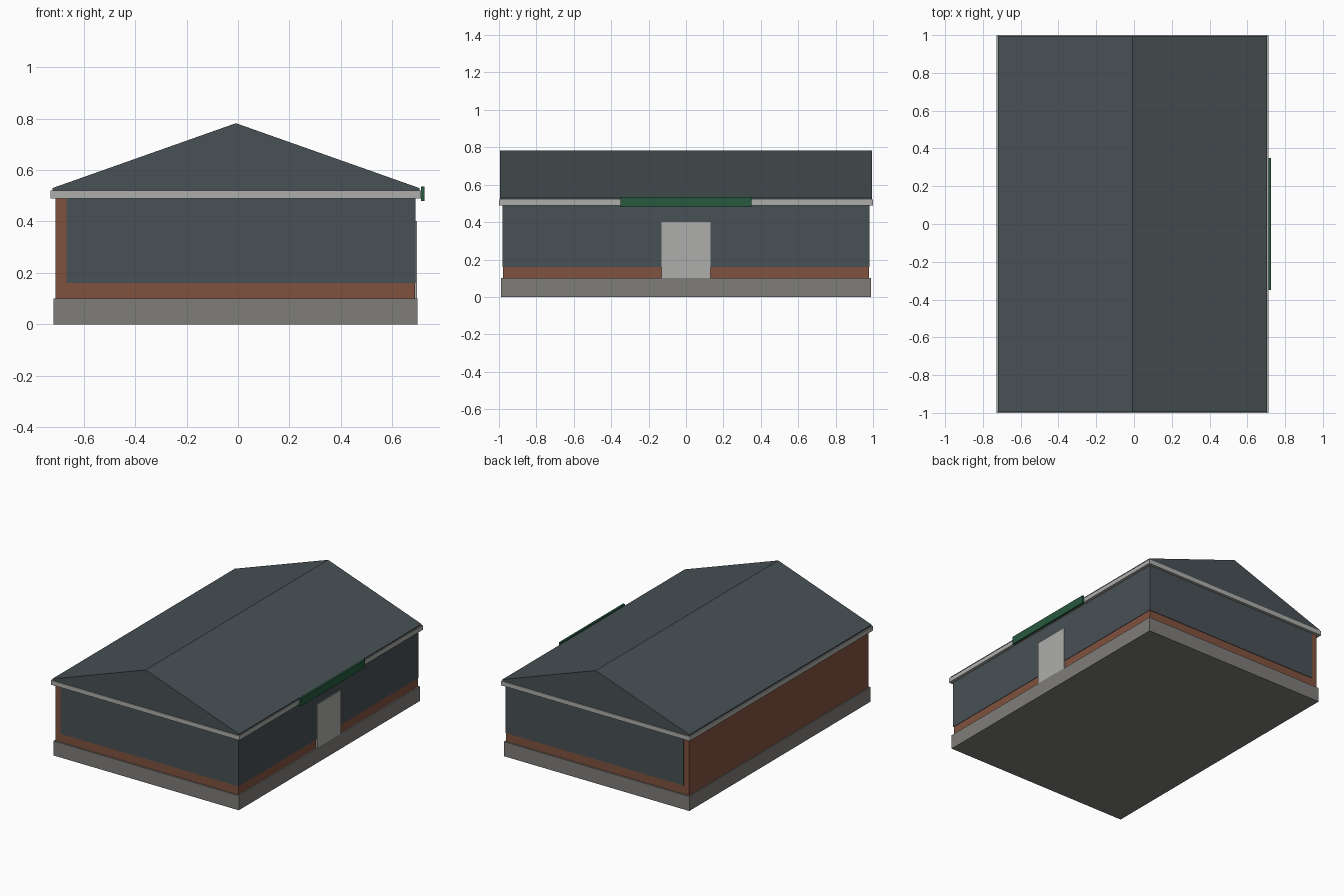
import bpy
import bmesh

default = bpy.data.objects.get("Cube")
if default:
    bpy.data.objects.remove(default, do_unlink=True)


def material(name, rgb):
    mat = bpy.data.materials.new(name)
    mat.use_nodes = True
    mat.diffuse_color = (*rgb, 1)
    mat.node_tree.nodes["Principled BSDF"].inputs["Base Color"].default_value = (*rgb, 1)
    return mat


slate = material("slate_grey", (0.065, 0.082, 0.09))
brick = material("red_brick", (0.216, 0.084, 0.05))
stone = material("stone_grey", (0.209, 0.205, 0.195))
pale = material("pale_grey", (0.423, 0.423, 0.407))
green = material("sign_green", (0.02, 0.098, 0.048))


def extrude_profile(name, profile, y0, y1, mat):
    """Extrude an x-z outline along y."""
    bm = bmesh.new()
    face = bm.faces.new([bm.verts.new((x, y0, z)) for x, z in profile])
    moved = bmesh.ops.extrude_face_region(bm, geom=[face])["geom"]
    verts = [v for v in moved if isinstance(v, bmesh.types.BMVert)]
    bmesh.ops.translate(bm, verts=verts, vec=(0, y1 - y0, 0))
    bmesh.ops.recalc_face_normals(bm, faces=bm.faces)
    mesh = bpy.data.meshes.new(name)
    bm.to_mesh(mesh)
    bm.free()
    mesh.materials.append(mat)
    obj = bpy.data.objects.new(name, mesh)
    bpy.context.collection.objects.link(obj)
    return obj


def box(name, x, y, z, mat):
    outline = [(x[0], z[0]), (x[1], z[0]), (x[1], z[1]), (x[0], z[1])]
    return extrude_profile(name, outline, y[0], y[1], mat)


# Base and brick walls
box("plinth", (-0.717, 0.698), (-0.988, 0.988), (0, 0.1), stone)
box("brick_walls", (-0.709, 0.688), (-0.978, 0.978), (0.1, 0.49), brick)

# Cladding wraps the front, back and entrance side above a brick band
band = (0.16, 0.49)
for name, side in (("front_cladding", -1), ("back_cladding", 1)):
    ys = sorted((side * 0.976, side * 0.981))
    box(name, (-0.668, 0.691), ys, band, slate)
box("entrance_cladding", (0.686, 0.691), (-0.981, 0.981), band, slate)

# Entrance door
box("entrance_door", (0.688, 0.697), (-0.13, 0.13), (0.1, 0.402), pale)

# Eaves fascia and gabled roof
box("fascia", (-0.729, 0.711), (-1, 1), (0.49, 0.52), pale)
roof_outline = [(-0.721, 0.52), (0.705, 0.52), (0.705, 0.53), (-0.008, 0.782), (-0.721, 0.53)]
extrude_profile("gabled_roof", roof_outline, -0.994, 0.994, slate)

# Sign board over the entrance
box("sign_board", (0.711, 0.725), (-0.35, 0.35), (0.48, 0.535), green)
